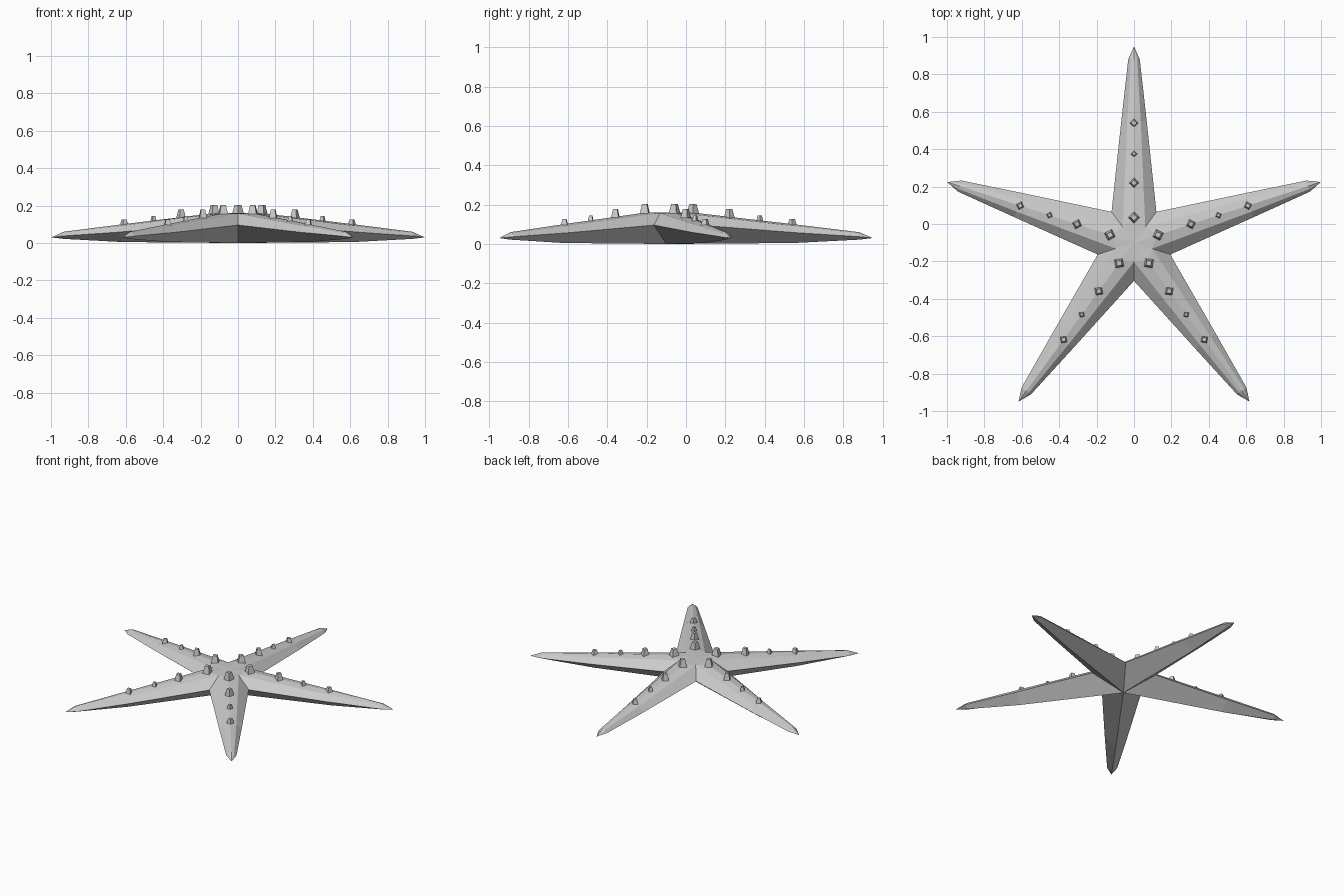
import bpy, bmesh, math
from mathutils import Matrix, Vector

if "Cube" in bpy.data.objects:
    bpy.data.objects.remove(bpy.data.objects["Cube"])

CY = -0.10  # centre of the five-fold symmetry

# Arm sections: ridge(r,z), shoulder(r,half width,z), side(r,half width,z), keel(r,z)
SECTIONS = [
    ((0.13, 0.16), (0.083, 0.06, 0.157), (0.165, 0.12, 0.096), (0.0, 0.0)),
    ((0.65, 0.10), (0.65, 0.036, 0.091), (0.65, 0.068, 0.058), (0.65, 0.005)),
    ((0.98, 0.060), (0.98, 0.017, 0.054), (0.98, 0.031, 0.037), (0.98, 0.022)),
]
# Studs: distance along arm, half diagonal, base z, top z
STUDS = [(0.135, 0.036, 0.14, 0.203), (0.32, 0.031, 0.12, 0.178),
         (0.475, 0.022, 0.10, 0.144), (0.64, 0.028, 0.08, 0.126)]


def arm_matrix(i):
    return Matrix.Translation((0, CY, 0)) @ Matrix.Rotation(i * math.tau / 5, 4, 'Z')


def finish(bm, name):
    bmesh.ops.recalc_face_normals(bm, faces=bm.faces)
    me = bpy.data.meshes.new(name)
    bm.to_mesh(me)
    bm.free()
    ob = bpy.data.objects.new(name, me)
    bpy.context.collection.objects.link(ob)
    return ob


# Star body: five lofted arms welded at the notches
bm = bmesh.new()
for i in range(5):
    m = arm_matrix(i)

    def vert(x, r, z):
        return bm.verts.new(m @ Vector((x, r, z)))

    rings = []
    for (rr, rz), (hr, hw, hz), (sr, sw, sz), (kr, kz) in SECTIONS:
        rings.append([vert(0, rr, rz), vert(hw, hr, hz), vert(sw, sr, sz),
                      vert(0, kr, kz), vert(-sw, sr, sz), vert(-hw, hr, hz)])
    for a, b in zip(rings, rings[1:]):
        for k in range(6):
            n = (k + 1) % 6
            bm.faces.new((a[k], a[n], b[n], b[k]))
    tip = vert(0, 1.05, 0.03)
    end = rings[-1]
    for k in range(6):
        bm.faces.new((end[k], end[(k + 1) % 6], tip))
    # Central top faces
    c, first = vert(0, 0, 0.16), rings[0]
    bm.faces.new((c, first[1], first[0]))
    bm.faces.new((c, first[0], first[5]))
bmesh.ops.remove_doubles(bm, verts=bm.verts, dist=0.006)
finish(bm, "star_body")

# Tapered four-sided studs along each arm
bm = bmesh.new()
for i in range(5):
    for r, size, z0, z1 in STUDS:
        bmesh.ops.create_cone(
            bm, cap_ends=True, segments=4, radius1=size, radius2=size * 0.5,
            depth=z1 - z0,
            matrix=arm_matrix(i) @ Matrix.Translation((0, r, (z0 + z1) / 2)))
finish(bm, "arm_studs")
